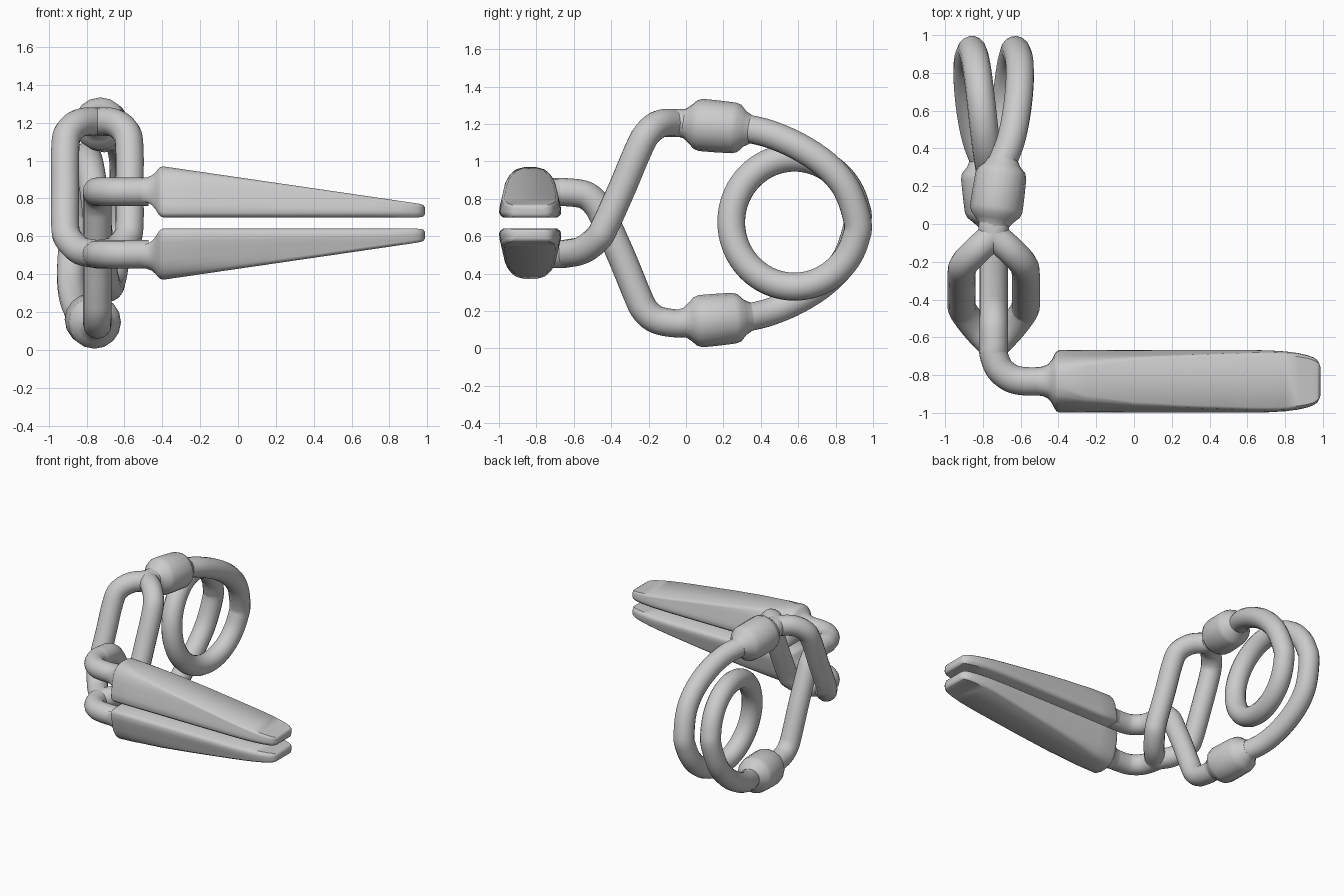
import bpy, bmesh, math
from mathutils import Vector, Matrix

if "Cube" in bpy.data.objects:
    bpy.data.objects.remove(bpy.data.objects["Cube"])

CX, CZ, R = -0.743, 0.67, 0.075      # clip axis, mid height, wire radius


def spline(pts, n=7):
    """Smooth curve through the points (Catmull-Rom)."""
    p = [Vector(q) for q in pts]
    p = [2 * p[0] - p[1]] + p + [2 * p[-1] - p[-2]]
    out = []
    for i in range(1, len(p) - 2):
        a, b, c, d = p[i - 1:i + 3]
        for k in range(n):
            t = k / n
            out.append(0.5 * (2 * b + (c - a) * t + (2 * a - 5 * b + 4 * c - d) * t * t
                              + (3 * b - a - 3 * c + d) * t ** 3))
    return out + [p[-2]]


def tube(name, pts, radii=None):
    """Round wire along a path, with optional radius per point."""
    cu = bpy.data.curves.new(name, 'CURVE')
    cu.dimensions = '3D'
    cu.bevel_depth = 1.0
    cu.bevel_resolution = 6
    cu.use_fill_caps = True
    sp = cu.splines.new('POLY')
    sp.points.add(len(pts) - 1)
    for i, p in enumerate(pts):
        sp.points[i].co = (p[0], p[1], p[2], 1)
        sp.points[i].radius = radii[i] if radii else R
    ob = bpy.data.objects.new(name, cu)
    bpy.context.collection.objects.link(ob)
    finish(ob, True)


def finish(ob, convert=False):
    bpy.ops.object.select_all(action='DESELECT')
    ob.select_set(True)
    bpy.context.view_layer.objects.active = ob
    if convert:
        bpy.ops.object.convert(target='MESH')
    bpy.ops.object.shade_smooth_by_angle(angle=math.radians(40))


def flip(p):
    """Half turn about the clip's long axis."""
    return (2 * CX - p[0], p[1], 2 * CZ - p[2])


def lerp(table, v):
    for (a, fa), (b, fb) in zip(table, table[1:]):
        if v <= b:
            return fa + (fb - fa) * max(0, (v - a) / (b - a))
    return table[-1][1]


# Coil spring
entry = [(-.695, .33, 1.175), (-.65, .45, 1.145), (-.62, .6, 1.08),
         (-.605, .75, .98), (-.607, .86, .85)]
turns = 24
coil = [(CX + .118 - .236 * i / turns,
         .58 + .338 * math.cos(math.tau * i / turns),
         CZ + .005 - .345 * math.sin(math.tau * i / turns)) for i in range(turns + 1)]
tube("coil_spring", spline(entry + coil + [flip(p) for p in reversed(entry)], 4))

# Collars
prof = [(0, .073), (.03, .08), (.06, .105), (.085, .13), (.115, .14), (.2, .139),
        (.29, .136), (.32, .127), (.35, .095), (.385, .075)]
a, b = Vector((-.745, -.035, 1.205)), Vector((-.692, .35, 1.17))
axis = [a + (b - a) * (s / .385) for s, r in prof]
tube("upper_collar", axis, [r for s, r in prof])
tube("lower_collar", [flip(p) for p in axis], [r for s, r in prof])

# Split arm: two strands from the upper collar to the lower jaw
strand = [(0, .02, 1.205), (0, -.05, 1.205), (.09, -.14, 1.2), (.155, -.21, 1.145),
          (.17, -.26, 1.05), (.17, -.34, .86), (.17, -.43, .66),
          (.155, -.47, .59), (.09, -.555, .525), (0, -.65, .505)]
for side, label in ((-1, "left"), (1, "right")):
    tube("split_arm_" + label, spline([(CX + side * x, y, z) for x, y, z in strand]))

# Single arm: from the lower collar to the upper jaw, and the jaw shanks
shank = [(0, -.64), (0, -.69), (.03, -.765), (.09, -.815), (.16, -.832), (.27, -.833)]
tube("lower_shank", spline([(CX + x, y, .505) for x, y in shank]))
single = [(0, .02, .135), (0, -.07, .135), (0, -.16, .155), (0, -.22, .205),
          (0, -.26, .285), (0, -.34, .48), (0, -.43, .68), (0, -.475, .765),
          (0, -.54, .82)] + [(x, y, .835) for x, y in shank]
tube("single_arm", spline([(CX + x, y, z) for x, y, z in single]))

# Jaws: a U section cut by a sloping plane, rounded tip, flared into the wire
half_width = [(0, .145), (.012, .16), (.025, .166), (.05, .165), (.18, .135), (.215, .119),
              (.24, .098), (.258, .075), (.27, .04)]
height = [(-.4, .27), (.985, .068)]
taper = [(.62, 1), (.72, .985), (.8, .955), (.87, .9), (.92, .83), (.95, .76),
         (.97, .68), (.98, .58), (.987, .45)]
flare = [(-.51, 0), (-.48, .06), (-.455, .22), (-.435, .5), (-.42, .8), (-.41, .93), (-.395, 1)]
stations = [x for x, _ in flare] + [-.25, 0, .25, .45] + [x for x, _ in taper]


def section(x):
    h = lerp(height, x)
    zs = [0, .012, .025] + [.025 + (h - .037) * f for f in (.2, .4, .6, .75, .87, .94, 1)]
    side = [(lerp(half_width, z), z) for z in zs]
    side.append((max(lerp(half_width, h) - .012, .03), h))
    ring = side + [(-y, z) for y, z in reversed(side)]
    k, t = lerp(taper, x), lerp(flare, x)
    flat = lerp([(.965, 1), (.98, .85), (.987, .55)], x)
    out = []
    for y, z in ring:
        p = Vector((y * k, h / 2 + (z - h / 2) * flat))
        c = Vector((0, .135))
        if t < 1:
            p = (c + (p - c).normalized() * R).lerp(p, t)
        out.append((x, -.833 + p.x, CZ + .03 + p.y))
    return out


def jaw(name, mirrored):
    bm = bmesh.new()
    rings = [[bm.verts.new((x, y, 2 * CZ - z if mirrored else z)) for x, y, z in section(s)]
             for s in stations]
    n = len(rings[0])
    for r0, r1 in zip(rings, rings[1:]):
        for i in range(n):
            bm.faces.new((r0[i], r0[(i + 1) % n], r1[(i + 1) % n], r1[i]))
    bm.faces.new(rings[0])
    bm.faces.new(rings[-1])
    bmesh.ops.recalc_face_normals(bm, faces=bm.faces)
    me = bpy.data.meshes.new(name)
    bm.to_mesh(me)
    bm.free()
    ob = bpy.data.objects.new(name, me)
    bpy.context.collection.objects.link(ob)
    finish(ob)


jaw("upper_jaw", False)
jaw("lower_jaw", True)
